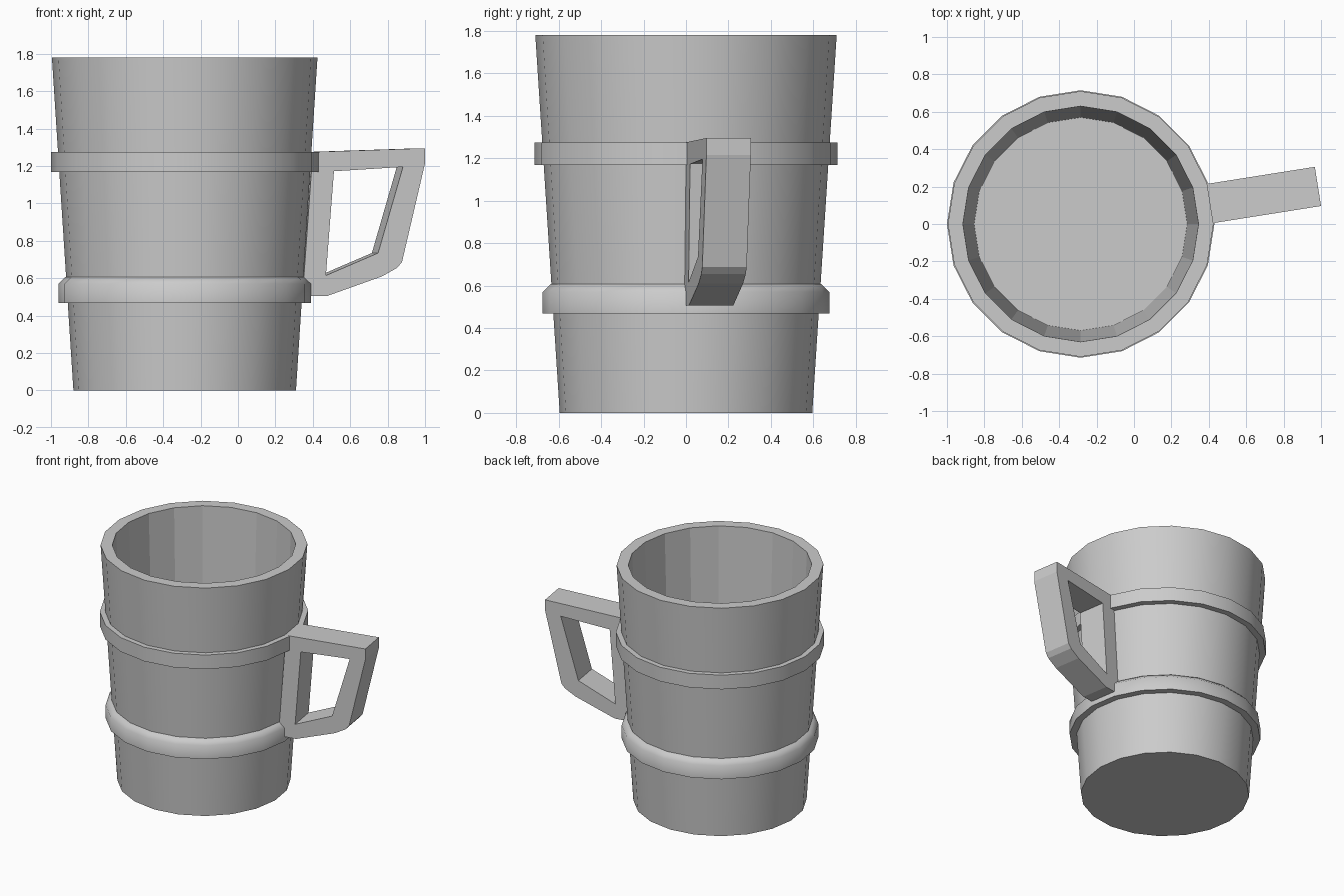
import bpy, bmesh
from math import sin, cos, pi, radians

if "Cube" in bpy.data.objects:
    bpy.data.objects.remove(bpy.data.objects["Cube"])

AXIS_X = -0.285   # mug axis, offset to make room for the handle
SIDES = 20


def lathe(name, profile, closed=False, flat_from=None):
    """Spin (radius, z) points about the mug axis; cap the ends unless closed."""
    bm = bmesh.new()
    rings = [[bm.verts.new((r * cos(2 * pi * i / SIDES), r * sin(2 * pi * i / SIDES), z))
              for i in range(SIDES)] for r, z in profile]
    flat = []
    for k in range(len(rings) if closed else len(rings) - 1):
        a, b = rings[k], rings[(k + 1) % len(rings)]
        for i in range(SIDES):
            j = (i + 1) % SIDES
            f = bm.faces.new((a[i], a[j], b[j], b[i]))
            if flat_from is not None and k >= flat_from:
                flat.append(f)
    if not closed:
        bm.faces.new(rings[0][::-1])
        bm.faces.new(rings[-1])
    bmesh.ops.recalc_face_normals(bm, faces=bm.faces)
    bm.faces.index_update()
    flat_ids = [f.index for f in flat]
    mesh = bpy.data.meshes.new(name)
    bm.to_mesh(mesh)
    bm.free()
    ob = bpy.data.objects.new(name, mesh)
    ob.location.x = AXIS_X
    bpy.context.collection.objects.link(ob)
    bpy.ops.object.select_all(action='DESELECT')
    ob.select_set(True)
    bpy.context.view_layer.objects.active = ob
    bpy.ops.object.shade_smooth_by_angle(angle=radians(50))
    for i in flat_ids:
        ob.data.polygons[i].use_smooth = False
    return ob


# Tapered cup: outer wall, rim, faceted inner wall, floor
lathe("cup_body", [(0.595, 0), (0.71, 1.78), (0.63, 1.78), (0.57, 0.08)], flat_from=1)

# Hoops around the cup
lathe("upper_band", [(0.65, 1.168), (0.715, 1.168), (0.715, 1.275), (0.65, 1.275)], closed=True)
lathe("lower_band", [(0.61, 0.468), (0.675, 0.468), (0.675, 0.57), (0.637, 0.607), (0.61, 0.607)],
      closed=True)

# Handle: flat outline with a hole, extruded, square to one side of the cup
HALF = 0.106
TURN = pi / SIDES
outer = [(0.40, 1.275), (1.0, 1.295), (1.0, 1.215), (0.877, 0.687), (0.85, 0.655),
         (0.77, 0.61), (0.476, 0.505), (0.345, 0.505)]
hole = [(0.513, 1.172), (0.882, 1.195), (0.749, 0.735), (0.47, 0.615)]
curve = bpy.data.curves.new("handle", 'CURVE')
curve.dimensions = '2D'
curve.fill_mode = 'BOTH'
curve.extrude = HALF
for loop in (outer, hole):
    sp = curve.splines.new('POLY')
    sp.points.add(len(loop) - 1)
    sp.use_cyclic_u = True
    for p, (x, z) in zip(sp.points, loop):
        # front-view x to distance from the mug axis
        p.co = ((x - AXIS_X - HALF * sin(TURN)) / cos(TURN), z, 0, 1)
handle = bpy.data.objects.new("handle", curve)
handle.location.x = AXIS_X
handle.rotation_euler = (pi / 2, 0, TURN)
bpy.context.collection.objects.link(handle)
bpy.ops.object.select_all(action='DESELECT')
handle.select_set(True)
bpy.context.view_layer.objects.active = handle
bpy.ops.object.convert(target='MESH')
bpy.ops.object.shade_flat()
